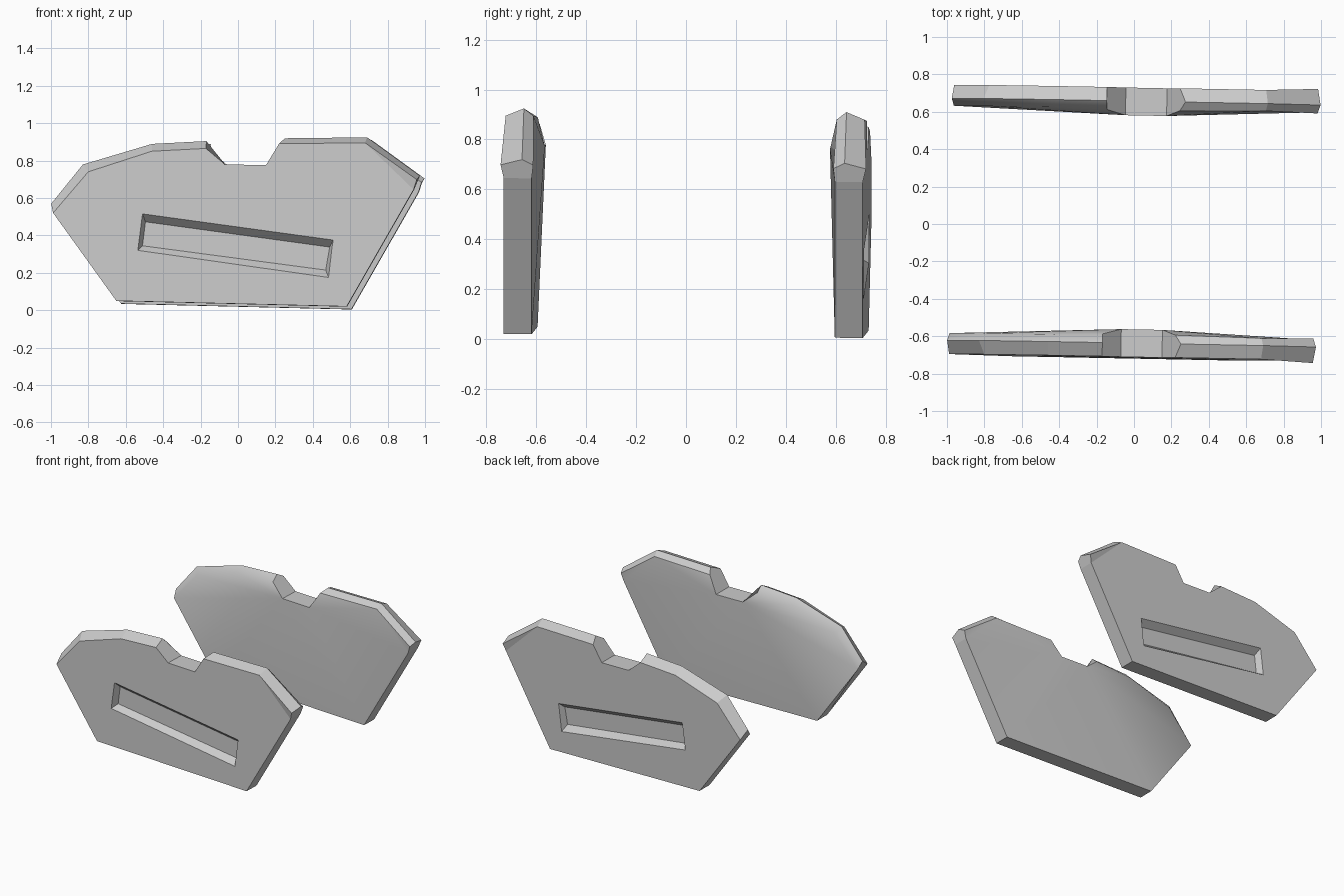
import bpy, bmesh
from math import radians

if "Cube" in bpy.data.objects:
    bpy.data.objects.remove(bpy.data.objects["Cube"])

OUTER, RIDGE, INNER = -0.72, -0.647, -0.608
TILT = (radians(-0.65), 0, radians(-1.1))

# Plate outline: face point (x, z), bevel ridge point or None, outer y, inner y
OUTLINE = [
    ((-0.975, 0.512), (-0.987, 0.562), OUTER, INNER),
    ((-0.787, 0.732), (-0.817, 0.772), OUTER, INNER),
    ((-0.447, 0.842), (-0.447, 0.882), OUTER, INNER),
    ((-0.157, 0.857), (-0.157, 0.897), OUTER, -0.60),
    ((-0.057, 0.772), None, OUTER, -0.572),
    ((0.163, 0.767), None, OUTER, -0.572),
    ((0.233, 0.882), (0.263, 0.912), OUTER, -0.60),
    ((0.693, 0.887), (0.703, 0.917), OUTER, INNER),
    ((0.970, 0.690), (0.985, 0.712), -0.733, -0.602),
    ((0.953, 0.637), None, OUTER, INNER),
    ((0.595, 0.012), None, OUTER, INNER),
    ((-0.637, 0.042), None, OUTER, INNER),
]


def finish(bm, name):
    bmesh.ops.recalc_face_normals(bm, faces=bm.faces[:])
    mesh = bpy.data.meshes.new(name)
    bm.to_mesh(mesh)
    bm.free()
    ob = bpy.data.objects.new(name, mesh)
    ob.rotation_euler = TILT
    bpy.context.collection.objects.link(ob)
    return ob


# Armoured side plate
bm = bmesh.new()
outer, ridge, inner = [], [], []
for (x, z), r, yo, yi in OUTLINE:
    outer.append(bm.verts.new((x, yo, z)))
    inner.append(bm.verts.new((x, yi, z)))
    ridge.append(bm.verts.new((r[0], RIDGE, r[1])) if r else None)

# outer face, with the folded corner as its own triangle
bm.faces.new([outer[i] for i in (0, 1, 2, 3, 4, 5, 6, 7, 9, 10, 11)])
bm.faces.new([outer[i] for i in (7, 8, 9)])

# inner face, fanned from the two raised notch corners
for f in [(4, 0, 1), (4, 1, 2), (4, 2, 3), (4, 11, 0), (4, 5, 10, 11),
          (5, 6, 7), (5, 7, 9), (5, 9, 10), (7, 8, 9)]:
    bm.faces.new([inner[i] for i in f]).smooth = True

# rim with double bevel where a ridge exists
n = len(OUTLINE)
for i in range(n):
    j = (i + 1) % n
    if ridge[i] and ridge[j]:
        bm.faces.new([outer[i], ridge[i], ridge[j], outer[j]])
        face = bm.faces.new([ridge[i], inner[i], inner[j], ridge[j]])
        face.smooth = i < 3
    else:
        loop = [outer[i], ridge[i], inner[i], inner[j], ridge[j], outer[j]]
        bm.faces.new([v for v in loop if v])
plate = finish(bm, "side_plates")

# Tapered cutter for the sunken slot
bm = bmesh.new()
rim = [(-0.497, 0.507), (0.523, 0.367), (0.498, 0.167), (-0.522, 0.312)]
floor = [(-0.482, 0.465), (0.503, 0.330), (0.482, 0.207), (-0.498, 0.337)]
depth, over = 0.045, 0.4
front = [bm.verts.new((a + (a - c) * over, OUTER - depth * over, b + (b - d) * over))
         for (a, b), (c, d) in zip(rim, floor)]
back = [bm.verts.new((c, OUTER + depth, d)) for c, d in floor]
bm.faces.new(front)
bm.faces.new(back)
for i in range(4):
    j = (i + 1) % 4
    bm.faces.new([front[i], front[j], back[j], back[i]])
cutter = finish(bm, "slot_cutter")
cutter.hide_render = True
cutter.hide_set(True)
cutter.display_type = 'WIRE'

# Cut the slot, then mirror to the opposite plate
cut = plate.modifiers.new("slot", 'BOOLEAN')
cut.operation = 'DIFFERENCE'
cut.solver = 'EXACT'
cut.object = cutter
mirror = plate.modifiers.new("pair", 'MIRROR')
mirror.use_axis = (False, True, False)
mirror.use_mirror_merge = False
